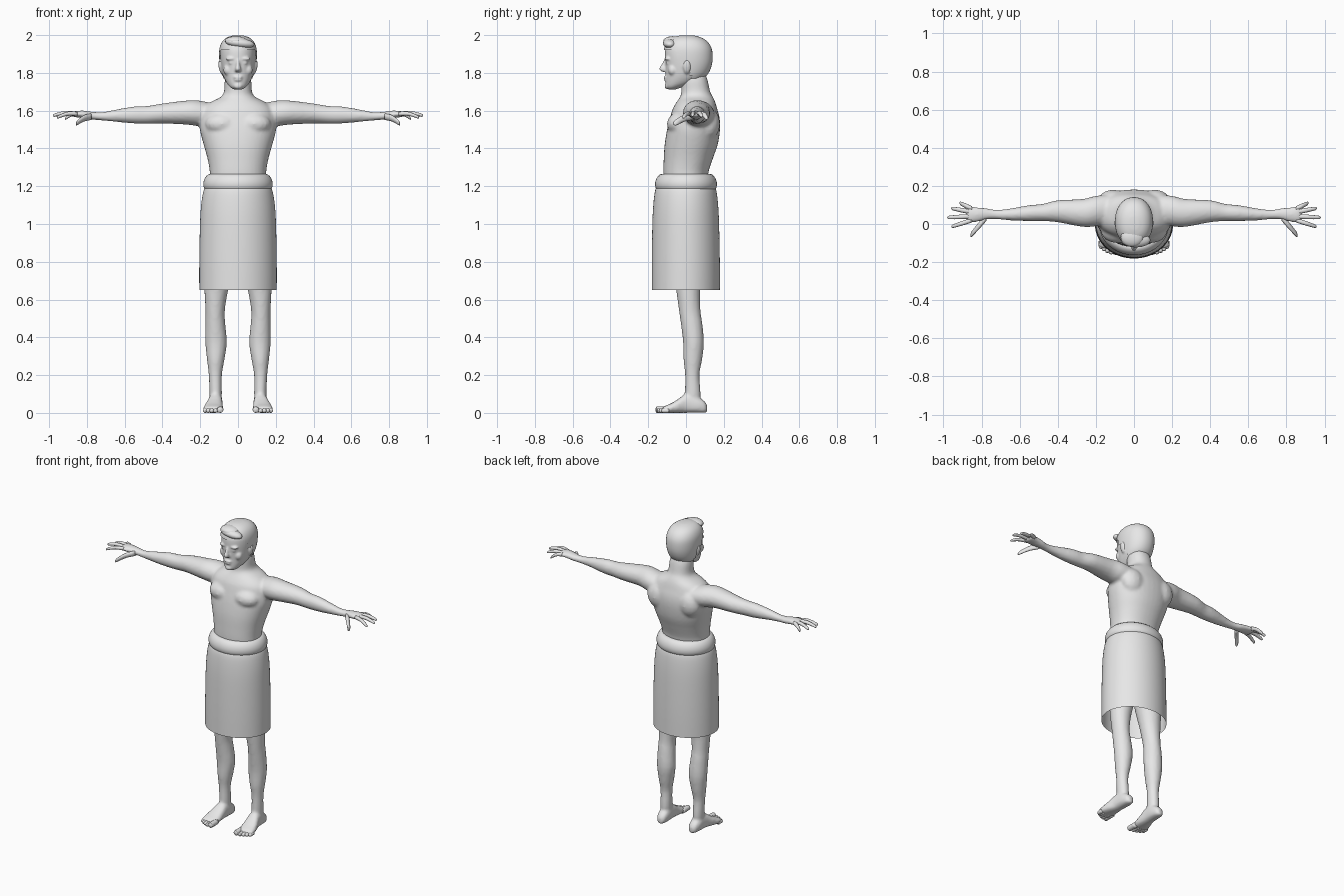
import bpy, bmesh, math
from mathutils import Vector, Matrix

grey = bpy.data.materials.new("plain grey")
grey.diffuse_color = (0.8, 0.8, 0.8, 1)


def spline(rows, steps):
    """Catmull-Rom interpolation through rows of numbers."""
    out = []
    for i in range(len(rows) - 1):
        p = [rows[max(0, min(len(rows) - 1, i + k))] for k in (-1, 0, 1, 2)]
        for s in range(steps):
            t = s / steps
            out.append([0.5 * (2 * b + (c - a) * t + (2 * a - 5 * b + 4 * c - d) * t * t
                               + (3 * b - a - 3 * c + d) * t ** 3) for a, b, c, d in zip(*p)])
    return out + [list(rows[-1])]


AXES = {"x": ((0, 1, 0), (0, 0, 1)), "y": ((1, 0, 0), (0, 0, 1)), "z": ((1, 0, 0), (0, 1, 0))}


def loft(bm, rings, axis, sides=24, power=2.0, steps=3, cap=True):
    """Rings are (x, y, z, ru, rv), lying across the given axis."""
    u, v = (Vector(d) for d in AXES[axis])
    loops = []
    for x, y, z, ru, rv in spline(rings, steps):
        loop = []
        for k in range(sides):
            a = math.tau * k / sides
            c, s = math.cos(a), math.sin(a)
            c = math.copysign(abs(c) ** (2 / power), c)
            s = math.copysign(abs(s) ** (2 / power), s)
            loop.append(bm.verts.new(Vector((x, y, z)) + u * ru * c + v * rv * s))
        loops.append(loop)
    for a, b in zip(loops, loops[1:]):
        for k in range(sides):
            n = (k + 1) % sides
            bm.faces.new((a[k], a[n], b[n], b[k]))
    if cap:
        bm.faces.new(loops[0][::-1])
        bm.faces.new(loops[-1])


def upright(rows):
    """Turn (z, front, back, half width) into rings."""
    return [(0, (f + b) / 2, z, w, (b - f) / 2) for z, f, b, w in rows]


def ball(bm, pos, radii, rot=None):
    m = Matrix.Translation(pos) @ (rot or Matrix()) @ Matrix.Diagonal((*radii, 1))
    bmesh.ops.create_uvsphere(bm, u_segments=16, v_segments=10, radius=1, matrix=m)


def finish(name, bm):
    bmesh.ops.recalc_face_normals(bm, faces=bm.faces)
    for f in bm.faces:
        f.smooth = True
    me = bpy.data.meshes.new(name)
    bm.to_mesh(me)
    bm.free()
    me.materials.append(grey)
    ob = bpy.data.objects.new(name, me)
    bpy.context.collection.objects.link(ob)
    return ob


def blend(ob, voxel, rounds):
    """Merge overlapping volumes into one soft skin."""
    remesh = ob.modifiers.new("blend", "REMESH")
    remesh.mode = "VOXEL"
    remesh.voxel_size = voxel
    remesh.use_smooth_shade = True
    soften = ob.modifiers.new("soften", "SMOOTH")
    soften.iterations = rounds


body, head, fingers, toes = (bmesh.new() for _ in range(4))

# Torso and neck
loft(body, upright([
    (0.88, -0.09, 0.11, 0.14), (1.1, -0.11, 0.12, 0.155), (1.25, -0.12, 0.115, 0.148),
    (1.34, -0.118, 0.14, 0.16), (1.42, -0.113, 0.168, 0.182), (1.5, -0.1, 0.18, 0.202),
    (1.56, -0.085, 0.178, 0.2), (1.61, -0.07, 0.165, 0.185), (1.645, -0.05, 0.155, 0.145),
    (1.672, -0.032, 0.143, 0.092), (1.7, -0.025, 0.128, 0.074), (1.76, -0.025, 0.115, 0.07),
    (1.8, -0.02, 0.1, 0.06)]), "z", sides=40, power=2.2)

# Skull and jaw
HEAD = [(1.712, -0.092, -0.055, 0.022), (1.725, -0.105, -0.02, 0.042), (1.75, -0.108, 0.05, 0.062),
        (1.79, -0.107, 0.105, 0.08), (1.84, -0.11, 0.13, 0.09), (1.89, -0.112, 0.135, 0.094),
        (1.93, -0.108, 0.128, 0.091), (1.962, -0.09, 0.105, 0.076), (1.982, -0.06, 0.07, 0.05),
        (1.991, -0.02, 0.03, 0.018)]
loft(head, upright(HEAD), "z", sides=40, power=2.15)

# Nose, lips and chin
loft(head, [(0, -0.1, 1.875, 0.008, 0.014), (0, -0.112, 1.845, 0.01, 0.018),
            (0, -0.118, 1.82, 0.016, 0.024), (0, -0.108, 1.806, 0.014, 0.018)], "z", sides=16)
ball(head, (0, -0.107, 1.777), (0.026, 0.012, 0.007))
ball(head, (0, -0.105, 1.763), (0.022, 0.012, 0.007))
ball(head, (0, -0.098, 1.73), (0.024, 0.016, 0.016))

for s in (1, -1):
    # Brow, eye, cheek and ear
    ball(head, (s * 0.038, -0.098, 1.875), (0.03, 0.016, 0.008))
    ball(head, (s * 0.036, -0.094, 1.853), (0.015, 0.014, 0.009))
    ball(head, (s * 0.05, -0.07, 1.815), (0.028, 0.025, 0.03))
    ball(head, (s * 0.092, 0.005, 1.832), (0.011, 0.02, 0.036), Matrix.Rotation(s * 0.15, 4, "Y"))

    # Chest muscle and shoulder blade
    ball(body, (s * 0.085, -0.035, 1.53), (0.09, 0.066, 0.06))
    ball(body, (s * 0.11, 0.12, 1.53), (0.08, 0.06, 0.085))

    # Arm and palm
    loft(body, [(s * x, y, z, ry, rz) for x, y, z, ry, rz in (
        (0.1, 0.08, 1.575, 0.075, 0.055), (0.2, 0.068, 1.585, 0.08, 0.068),
        (0.27, 0.058, 1.59, 0.073, 0.064), (0.4, 0.067, 1.585, 0.058, 0.053),
        (0.48, 0.06, 1.578, 0.045, 0.047), (0.55, 0.057, 1.577, 0.042, 0.045),
        (0.65, 0.05, 1.573, 0.031, 0.032), (0.72, 0.05, 1.57, 0.025, 0.022),
        (0.77, 0.053, 1.573, 0.029, 0.021), (0.82, 0.05, 1.58, 0.039, 0.02),
        (0.865, 0.05, 1.582, 0.042, 0.016), (0.88, 0.05, 1.58, 0.034, 0.01))], "x")

    # Fingers and thumb
    for x0, y0, z0, x1, y1, z1, r in (
            (0.85, 0.08, 1.583, 0.915, 0.11, 1.557, 0.013), (0.85, 0.062, 1.583, 0.96, 0.083, 1.57, 0.012),
            (0.85, 0.04, 1.583, 0.98, 0.034, 1.573, 0.012), (0.85, 0.02, 1.583, 0.958, -0.014, 1.563, 0.012),
            (0.775, 0.035, 1.568, 0.858, -0.06, 1.53, 0.019)):
        rings = []
        for t, k in ((0, 1), (0.45, 1), (0.8, 0.85), (0.95, 0.7), (1, 0.25)):
            lift = 0.01 * math.sin(t * math.pi)
            rings.append((s * (x0 + (x1 - x0) * t), y0 + (y1 - y0) * t,
                          z0 + (z1 - z0) * t + lift, r * k, r * k * 0.9))
        loft(fingers, rings, "x", sides=12)

    # Leg
    loft(body, [(s * x, y, z, rx, ry) for x, y, z, rx, ry in (
        (0.118, 0.033, 0.03, 0.03, 0.035), (0.118, 0.036, 0.1, 0.033, 0.042),
        (0.12, 0.033, 0.2, 0.035, 0.038), (0.118, 0.036, 0.28, 0.046, 0.049),
        (0.116, 0.04, 0.37, 0.057, 0.055), (0.12, 0.03, 0.47, 0.053, 0.057),
        (0.121, 0.02, 0.54, 0.051, 0.057), (0.115, 0.012, 0.65, 0.063, 0.064),
        (0.1, 0.01, 0.8, 0.082, 0.085), (0.085, 0.01, 0.98, 0.085, 0.1))], "z")

    # Foot
    loft(body, [(s * x, y, h / 2, w, h / 2) for y, x, w, h in (
        (0.112, 0.115, 0.012, 0.04), (0.098, 0.116, 0.028, 0.062), (0.06, 0.117, 0.036, 0.085),
        (0.0, 0.12, 0.038, 0.1), (-0.04, 0.126, 0.046, 0.074), (-0.08, 0.131, 0.052, 0.05),
        (-0.118, 0.134, 0.05, 0.034), (-0.13, 0.132, 0.04, 0.02))], "y", power=2.5)

    # Toes
    for x, y, r in ((0.094, -0.162, 0.017), (0.119, -0.159, 0.012), (0.139, -0.152, 0.012),
                    (0.157, -0.142, 0.012), (0.173, -0.13, 0.012)):
        loft(toes, [(s * x, -0.09, r, r, r), (s * x, y + 0.012, r, r, r),
                    (s * x, y + 0.004, r, r * 0.8, r * 0.8), (s * x, y, r, r * 0.3, r * 0.3)],
             "y", sides=12)

# Hair: shell over the skull, trimmed at a hairline
hair = bmesh.new()
loft(hair, [(x, y, 1.85 + (z - 1.85) * 1.055, rx + 0.006, ry + 0.006)
            for x, y, z, rx, ry in upright(HEAD)], "z", sides=40, power=2.15)


def hairline(y):
    return 1.925 - 0.17 * min(1, max(0, (y + 0.06) / 0.11))


low = [f for f in hair.faces if f.calc_center_median().z < hairline(f.calc_center_median().y)]
bmesh.ops.delete(hair, geom=low, context="FACES")
# Swept fringe
ball(hair, (0.01, -0.085, 1.958), (0.078, 0.038, 0.026), Matrix.Rotation(0.12, 4, "Y"))
ball(hair, (-0.01, -0.07, 1.97), (0.06, 0.05, 0.024))

# Wrapped skirt, open at the bottom
skirt = bmesh.new()
loft(skirt, upright([(0.65, -0.181, 0.179, 0.205), (0.8, -0.181, 0.179, 0.205),
                     (1.0, -0.178, 0.175, 0.201), (1.1, -0.173, 0.17, 0.195),
                     (1.17, -0.165, 0.162, 0.184), (1.2, -0.155, 0.152, 0.172)]),
     "z", sides=64, cap=False)

# Rolled waistband
band = bmesh.new()
SIDES, TUBE = 64, 16
grid = []
for i in range(SIDES):
    a = math.tau * i / SIDES
    ring = []
    for j in range(TUBE):
        b = math.tau * j / TUBE
        out = 0.03 * math.cos(b) - 0.008 * math.sin(b)
        ring.append(band.verts.new(((0.153 + out) * math.cos(a), (0.133 + out) * math.sin(a),
                                    1.221 + 0.045 * math.sin(b))))
    grid.append(ring)
for i in range(SIDES):
    for j in range(TUBE):
        a, b, n = grid[i], grid[(i + 1) % SIDES], (j + 1) % TUBE
        band.faces.new((a[j], b[j], b[n], a[n]))

for name, bm in (("fingers", fingers), ("toes", toes), ("hair", hair),
                 ("skirt", skirt), ("waistband", band)):
    finish(name, bm)
skin, face = finish("body", body), finish("head", head)
blend(skin, 0.01, 3)
blend(face, 0.006, 2)
